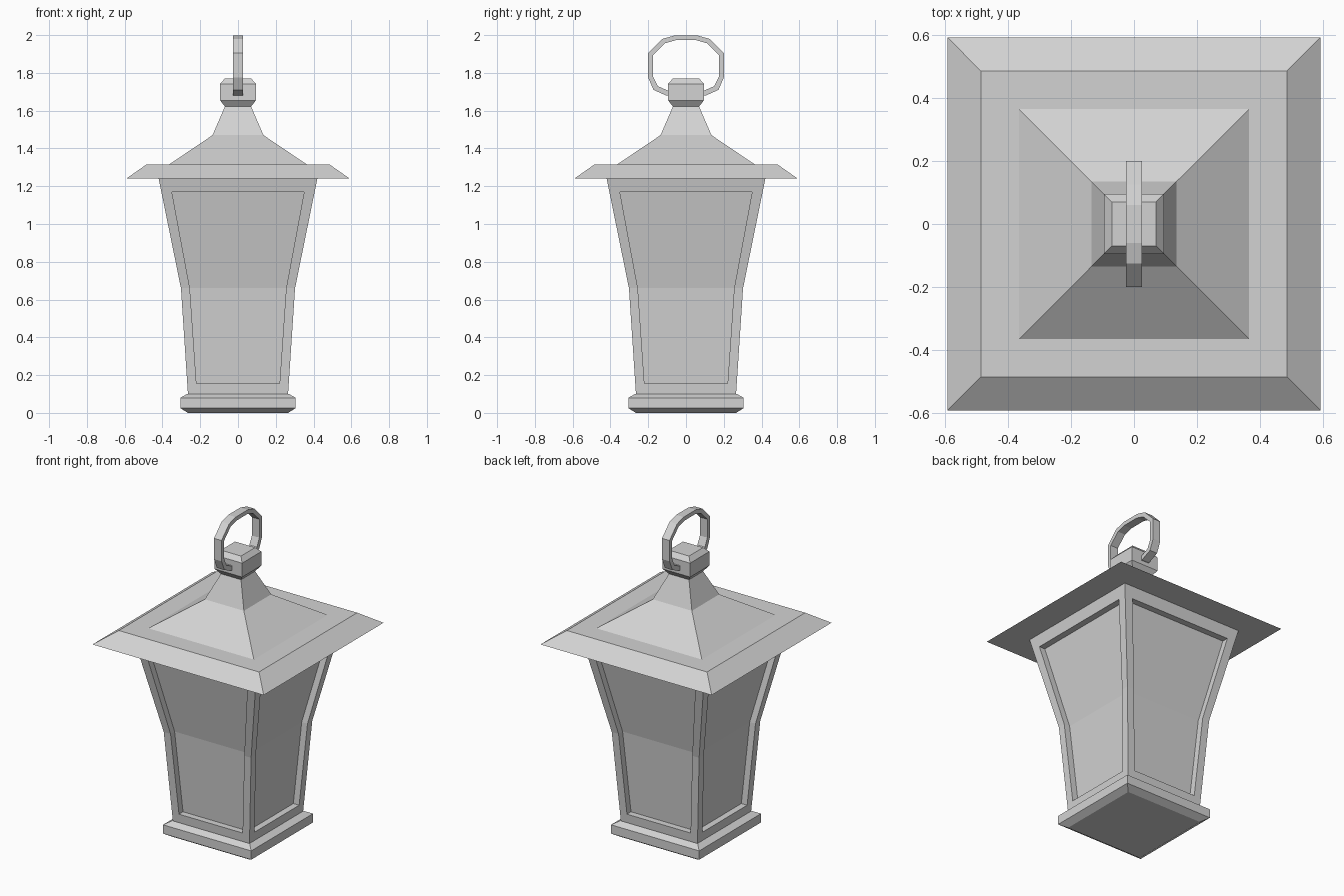
import bpy, bmesh
from math import pi
from mathutils import Matrix

cube = bpy.data.objects.get("Cube")
if cube:
    bpy.data.objects.remove(cube, do_unlink=True)

GREY = (0.65, 0.65, 0.65, 1)
metal = bpy.data.materials.new("light grey")
metal.use_nodes = True
metal.diffuse_color = GREY
metal.node_tree.nodes["Principled BSDF"].inputs["Base Color"].default_value = GREY


def finish(name, bm):
    bmesh.ops.remove_doubles(bm, verts=bm.verts, dist=1e-5)
    bmesh.ops.recalc_face_normals(bm, faces=bm.faces)
    mesh = bpy.data.meshes.new(name)
    bm.to_mesh(mesh)
    bm.free()
    mesh.materials.append(metal)
    obj = bpy.data.objects.new(name, mesh)
    bpy.context.collection.objects.link(obj)
    return obj


def bridge(bm, a, b, closed=True):
    n = len(a)
    for i in range(n if closed else n - 1):
        j = (i + 1) % n
        bm.faces.new((a[i], a[j], b[j], b[i]))


def square_loft(name, profile):
    """Stack of square rings given as (half width, height), capped at both ends."""
    bm = bmesh.new()
    rings = [[bm.verts.new((sx * h, sy * h, z))
              for sx, sy in ((-1, -1), (1, -1), (1, 1), (-1, 1))] for h, z in profile]
    for a, b in zip(rings, rings[1:]):
        bridge(bm, a, b)
    bm.faces.new(rings[0])
    bm.faces.new(rings[-1])
    return finish(name, bm)


# Plinth, roof and the finial block on top
square_loft("base", [(.265, 0), (.305, .025), (.305, .08), (.27, .1)])
square_loft("roof", [(.592, 1.24), (.485, 1.315), (.365, 1.315), (.135, 1.47), (.068, 1.625)])
square_loft("finial", [(.068, 1.62), (.095, 1.655), (.095, 1.742), (.07, 1.77)])

# Body: four framed sides, each with a sunken two-part panel
BODY = [(.265, .1), (.302, .66), (.42, 1.24)]
PANEL = [(.22, .155), (.255, .66), (.35, 1.17)]
DEPTH = .04


def body_half(z):
    (h0, z0), (h1, z1) = BODY[:2] if z <= BODY[1][1] else BODY[1:]
    return h0 + (h1 - h0) * (z - z0) / (z1 - z0)


def outline(bm, profile, depth):
    pts = [(h, z) for h, z in profile] + [(-h, z) for h, z in reversed(profile)]
    return [bm.verts.new((x, depth - body_half(z), z)) for x, z in pts]


bm = bmesh.new()
for k in range(4):
    outer = outline(bm, BODY, 0)
    rim = outline(bm, PANEL, 0)
    sunk = outline(bm, PANEL, DEPTH)
    bridge(bm, outer, rim)
    bridge(bm, rim, sunk)
    bm.faces.new((sunk[0], sunk[1], sunk[4], sunk[5]))
    bm.faces.new((sunk[1], sunk[2], sunk[3], sunk[4]))
    bmesh.ops.rotate(bm, verts=outer + rim + sunk, cent=(0, 0, 0),
                     matrix=Matrix.Rotation(k * pi / 2, 3, 'Z'))
finish("body", bm)

# Hanging ring: faceted loop with its two ends sunk in the finial
OUTER = [(.07, 1.68), (.105, 1.68), (.172, 1.71), (.2, 1.775), (.2, 1.905), (.125, 1.98), (.06, 1.998)]
INNER = [(.07, 1.708), (.1, 1.708), (.15, 1.73), (.174, 1.78), (.174, 1.895), (.11, 1.957), (.055, 1.973)]


def mirrored(half):
    return half + [(-y, z) for y, z in reversed(half)]


bm = bmesh.new()
rails = [[bm.verts.new((x, y, z)) for y, z in mirrored(half)]
         for x, half in ((-.026, OUTER), (.026, OUTER), (.026, INNER), (-.026, INNER))]
for i in range(4):
    bridge(bm, rails[i], rails[(i + 1) % 4], closed=False)
for end in (0, -1):
    bm.faces.new([r[end] for r in rails])
finish("ring", bm)
